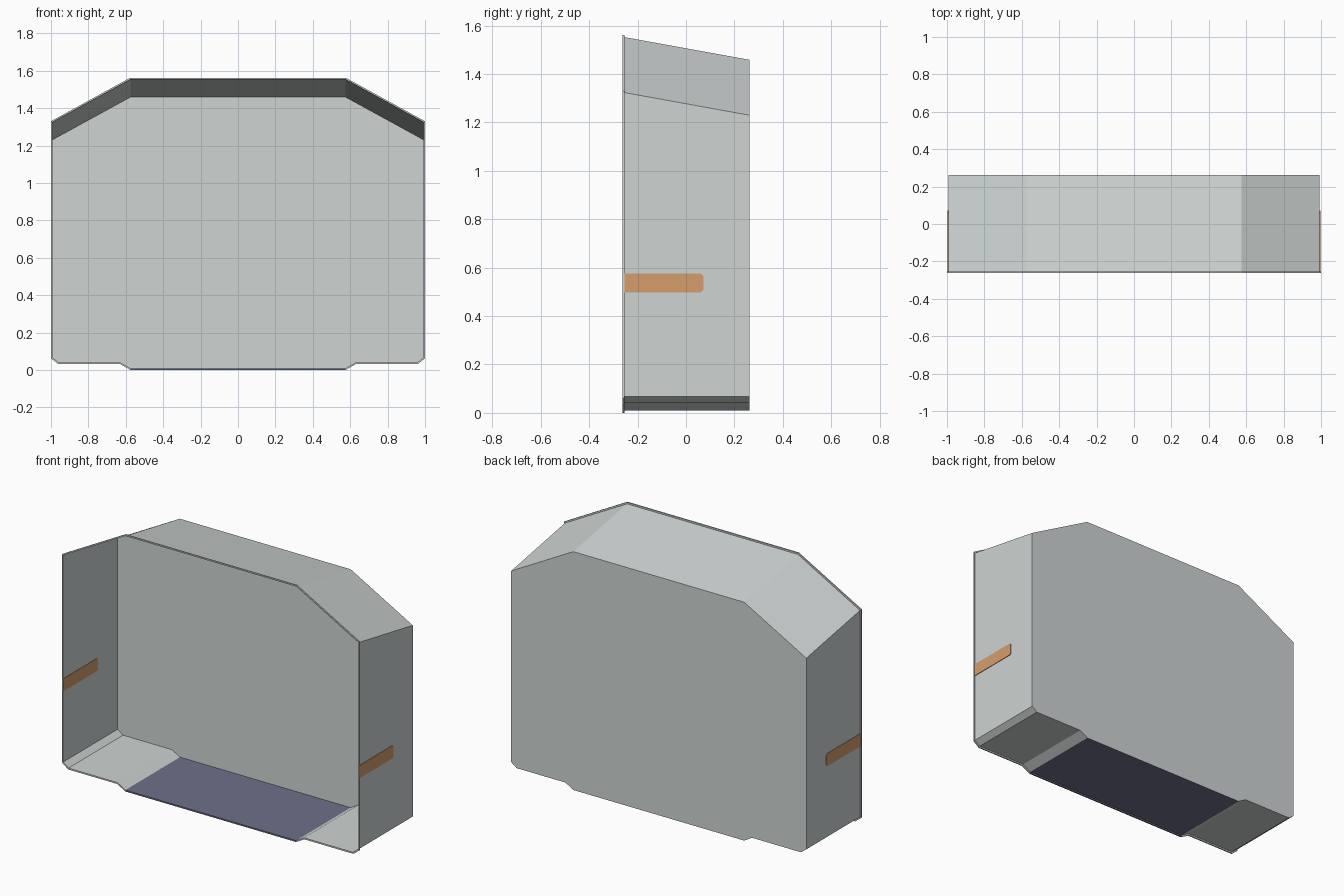
import bpy, bmesh

if "Cube" in bpy.data.objects:
    bpy.data.objects.remove(bpy.data.objects["Cube"])

def material(name, rgb):
    m = bpy.data.materials.new(name)
    m.diffuse_color = (*rgb, 1)
    m.use_nodes = True
    m.node_tree.nodes["Principled BSDF"].inputs["Base Color"].default_value = m.diffuse_color
    return m

GREY = material("pale grey", (0.62, 0.66, 0.655))
ORANGE = material("orange", (0.66, 0.34, 0.15))
BLUE = material("slate blue", (0.155, 0.16, 0.25))

def finish(bm, name, mats):
    mesh = bpy.data.meshes.new(name)
    bm.to_mesh(mesh)
    bm.free()
    for m in mats:
        mesh.materials.append(m)
    ob = bpy.data.objects.new(name, mesh)
    bpy.context.collection.objects.link(ob)
    return ob

def outline(half):
    """Mirror a right-hand half outline (bottom to top) into a closed one."""
    return half + [(-x, z) for x, z in reversed(half)]

FRONT, LIP, BACK = -0.262, -0.254, 0.262
outer = outline([(0.575, 0.0), (0.63, 0.031), (0.96, 0.031), (1.0, 0.062),
                 (1.0, 1.33), (0.577, 1.562)])
front = outline([(0.574, 0.009), (0.628, 0.04), (0.957, 0.04), (0.993, 0.067),
                 (0.993, 1.325), (0.575, 1.554)])
# roof points drop towards the back
back = [(x, z - 0.095 if z > 1 else z) for x, z in front]
lip = [(x, z - 0.0015 if z > 1 else z) for x, z in front]

# thin shell: back panel, walls, and a narrow lip around the open front
bm = bmesh.new()
def ring(points, y):
    return [bm.verts.new((x, y, z)) for x, z in points]

rings = [ring(back, BACK), ring(lip, LIP), ring(front, FRONT),
         ring(outer, FRONT), ring(outer, LIP)]
rings.append(rings[1])
n = len(outer)
bm.faces.new(rings[0])
for a, b in zip(rings, rings[1:]):
    for i in range(n):
        j = (i + 1) % n
        f = bm.faces.new((a[i], a[j], b[j], b[i]))
        # the low central floor panel is blue
        if i == n - 1:
            f.material_index = 1
bmesh.ops.recalc_face_normals(bm, faces=bm.faces)
finish(bm, "open_shell", [GREY, BLUE])

# orange strips through both side walls, with clipped rear corners
y0, y1, z0, z1, c = FRONT, 0.072, 0.498, 0.575, 0.01
strip = [(y0, z0), (y1 - c, z0), (y1, z0 + c), (y1, z1 - c), (y1 - c, z1), (y0, z1)]
for name, side in (("left_strip", -1), ("right_strip", 1)):
    bm = bmesh.new()
    f = bm.faces.new([bm.verts.new((side * 0.991, y, z)) for y, z in strip])
    ext = bmesh.ops.extrude_face_region(bm, geom=[f], use_keep_orig=True)
    for v in ext["geom"]:
        if isinstance(v, bmesh.types.BMVert):
            v.co.x = side * 0.9965
    bmesh.ops.recalc_face_normals(bm, faces=bm.faces)
    finish(bm, name, [ORANGE])
